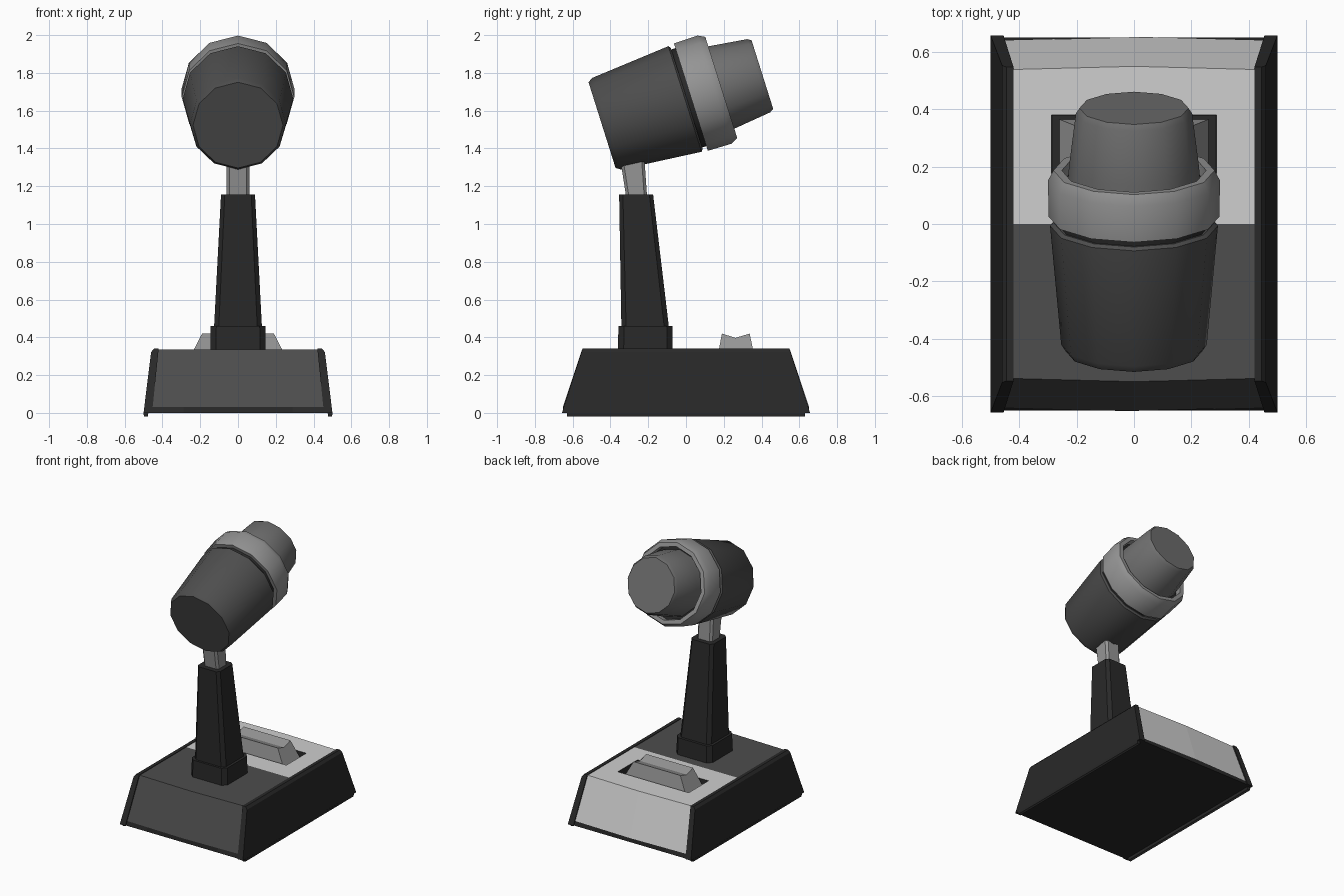
import bpy, bmesh, math
from mathutils import Matrix, Vector

if "Cube" in bpy.data.objects:
    bpy.data.objects.remove(bpy.data.objects["Cube"])


def material(name, v):
    m = bpy.data.materials.new(name)
    m.diffuse_color = (v, v, v, 1)
    m.use_nodes = True
    m.node_tree.nodes["Principled BSDF"].inputs["Base Color"].default_value = m.diffuse_color
    return m


BLACK = material("black", 0.022)
DARK = material("dark grey", 0.075)
MID = material("mid grey", 0.16)
STEEL = material("steel grey", 0.30)
LIGHT = material("light grey", 0.62)


def finish(name, bm, mats, smooth=None):
    bmesh.ops.recalc_face_normals(bm, faces=bm.faces[:])
    me = bpy.data.meshes.new(name)
    bm.to_mesh(me)
    bm.free()
    ob = bpy.data.objects.new(name, me)
    bpy.context.collection.objects.link(ob)
    for m in mats:
        me.materials.append(m)
    if smooth:
        bpy.ops.object.select_all(action='DESELECT')
        ob.select_set(True)
        bpy.context.view_layer.objects.active = ob
        bpy.ops.object.shade_smooth_by_angle(angle=math.radians(smooth))
    return ob


def loft(sections, closed=False):
    """Skin a list of equal-length point rings, capping or joining the ends."""
    bm = bmesh.new()
    rings = [[bm.verts.new(p) for p in s] for s in sections]
    n = len(rings[0])
    pairs = list(zip(rings, rings[1:])) + ([(rings[-1], rings[0])] if closed else [])
    for a, b in pairs:
        for i in range(n):
            j = (i + 1) % n
            bm.faces.new((a[i], a[j], b[j], b[i]))
    if not closed:
        bm.faces.new(rings[0])
        bm.faces.new(rings[-1])
    bmesh.ops.recalc_face_normals(bm, faces=bm.faces[:])
    return bm


def octagon(z, x, y0, y1, c):
    """Rectangle with chamfered corners."""
    return [(-x + c, y0, z), (x - c, y0, z), (x, y0 + c, z), (x, y1 - c, z),
            (x - c, y1, z), (-x + c, y1, z), (-x, y1 - c, z), (-x, y0 + c, z)]


# base core: dark front half, light rear half, recessed black switch slot
bm = loft([[(-x, -y, z), (x, -y, z), (x, y, z), (-x, y, z)]
           for z, x, y in ((0, 0.46, 0.65), (0.336, 0.425, 0.538))])
for co, no in (((0, 0, 0), (1, 0, 0)), ((0, 0, 0), (0, 1, 0)), ((0, 0, 0.03), (0, 0, 1)),
               ((-0.288, 0, 0), (1, 0, 0)), ((0.288, 0, 0), (1, 0, 0)),
               ((0, 0.15, 0), (0, 1, 0)), ((0, 0.38, 0), (0, 1, 0))):
    bmesh.ops.bisect_plane(bm, geom=bm.verts[:] + bm.edges[:] + bm.faces[:],
                           plane_co=co, plane_no=no)
for v in bm.verts:  # slight bow of the front and rear panels
    if abs(v.co.y) > 0.5 and v.co.z > 0.01:
        v.co.y += math.copysign(0.012 * (1 - abs(v.co.x) / 0.46), v.co.y)
slot = []
for f in bm.faces:
    c = f.calc_center_median()
    if f.normal.z > 0.9 and abs(c.x) < 0.288 and 0.15 < c.y < 0.38:
        slot.append(f)
bmesh.ops.inset_region(bm, faces=slot, thickness=0.002, depth=-0.055)
for f in bm.faces:
    c = f.calc_center_median()
    in_slot = abs(c.x) < 0.3 and 0.14 < c.y < 0.39 and c.z < 0.33
    f.material_index = 0 if c.z < 0.03 or in_slot else (2 if c.y > 0 else 1)
finish("base_core", bm, [BLACK, DARK, LIGHT])

# side frames with recessed panels
for side, name in ((-1, "left_base_frame"), (1, "right_base_frame")):
    secs = []
    for xb, xt, zt, yt in ((0.455, 0.42, 0.34, 0.547), (0.475, 0.445, 0.34, 0.547),
                           (0.5, 0.46, 0.322, 0.553)):
        secs.append([(side * xb, -0.657, 0), (side * xb, 0.657, 0),
                     (side * xt, yt, zt), (side * xt, -yt, zt)])
    bm = loft(secs)
    outer = max(bm.faces, key=lambda f: side * f.calc_center_median().x)
    bmesh.ops.inset_region(bm, faces=[outer], thickness=0.036)
    bmesh.ops.inset_region(bm, faces=[outer], thickness=0.004, depth=-0.02)
    outer.material_index = 1
    finish(name, bm, [BLACK, DARK])

# rocker switch with a valley along its top
secs = []
for x0, x1 in ((-0.26, -0.19), (0.26, 0.19)):
    secs.append([(x0, 0.165, 0.285), (x1, 0.19, 0.42), (x1, 0.262, 0.397),
                 (x1, 0.337, 0.42), (x0, 0.365, 0.285)])
finish("rocker_switch", loft(secs), [STEEL])

# neck: collar, tapered column, leaning stem
finish("neck_collar", loft([octagon(0.33, 0.147, -0.36, -0.07, 0.03),
                            octagon(0.46, 0.145, -0.358, -0.072, 0.03)]), [BLACK])
finish("neck_column", loft([octagon(0.45, 0.127, -0.342, -0.09, 0.025),
                            octagon(1.155, 0.09, -0.354, -0.174, 0.02)]), [BLACK])
finish("neck_stem", loft([octagon(1.1, 0.06, -0.31, -0.203, 0.015),
                          octagon(1.4, 0.06, -0.357, -0.224, 0.015)]), [STEEL])

# tilted head: twelve-sided lathed parts along one axis
TILT = math.radians(17.5)
START = Vector((0, -0.4206, 1.531))
AXIS = Vector((0, math.cos(TILT), math.sin(TILT)))
UP = Vector((0, -math.sin(TILT), math.cos(TILT)))
SIDE = Vector((1, 0, 0))


def lathe(name, profile, mat, closed=False):
    angles = [math.tau * i / 12 for i in range(12)]
    secs = [[START + AXIS * s + (UP * math.cos(a) + SIDE * math.sin(a)) * r for a in angles]
            for s, r in profile]
    finish(name, loft(secs, closed), [mat], smooth=35)


lathe("head_body", [(-0.025, 0.238), (0, 0.254), (0.435, 0.293), (0.445, 0.28)], DARK)
lathe("head_inner_core", [(0.42, 0.272), (0.595, 0.272)], BLACK)
lathe("head_ring", [(0.468, 0.25), (0.468, 0.298), (0.60, 0.30), (0.637, 0.281),
                    (0.637, 0.252), (0.59, 0.25)], STEEL, closed=True)
lathe("head_knob", [(0.58, 0.232), (0.65, 0.227), (0.845, 0.203), (0.865, 0.19)], MID)
